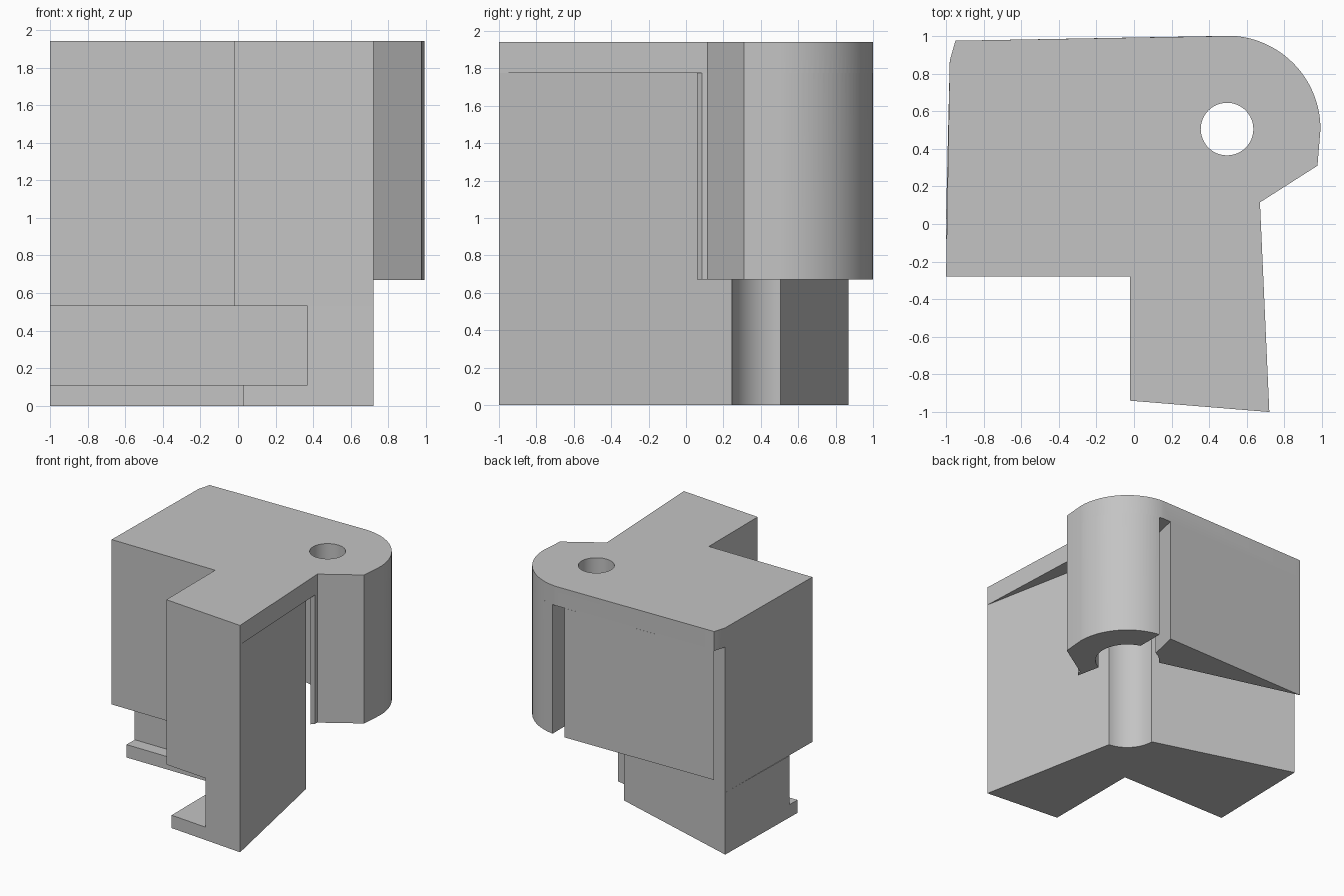
import bpy, bmesh
from math import cos, sin, radians

cube = bpy.data.objects.get("Cube")
if cube:
    bpy.data.objects.remove(cube, do_unlink=True)

grey = bpy.data.materials.new("plain grey")
grey.use_nodes = True
grey.diffuse_color = (0.55, 0.55, 0.55, 1)
grey.node_tree.nodes["Principled BSDF"].inputs["Base Color"].default_value = grey.diffuse_color

PIVOT = (0.495, 0.505)
OUTER, CAVITY, HOLE = 0.497, 0.26, 0.14
LIP_TOP, SLOT_TOP, BARREL_BOTTOM, CAP_BOTTOM, TOP = 0.11, 0.53, 0.67, 1.775, 1.94


def arc(radius, start, end, steps):
    """Points on a circle round the pivot, angles in degrees."""
    angles = [radians(start + (end - start) * i / steps) for i in range(steps + 1)]
    return [(PIVOT[0] + radius * cos(a), PIVOT[1] + radius * sin(a)) for a in angles]


def prism(name, outline, bottom, top):
    """Extrude a plan outline between two heights."""
    bm = bmesh.new()
    face = bm.faces.new([bm.verts.new((x, y, bottom)) for x, y in outline])
    grown = bmesh.ops.extrude_face_region(bm, geom=[face])["geom"]
    for v in grown:
        if isinstance(v, bmesh.types.BMVert):
            v.co.z = top
    bmesh.ops.recalc_face_normals(bm, faces=bm.faces)
    mesh = bpy.data.meshes.new(name)
    bm.to_mesh(mesh)
    bm.free()
    mesh.materials.append(grey)
    obj = bpy.data.objects.new(name, mesh)
    bpy.context.collection.objects.link(obj)
    return obj


def combine(target, other, operation):
    """Apply a boolean and discard the second object."""
    bpy.ops.object.select_all(action='DESELECT')
    bpy.context.view_layer.objects.active = target
    target.select_set(True)
    mod = target.modifiers.new("combine", 'BOOLEAN')
    mod.operation, mod.solver, mod.object = operation, 'EXACT', other
    bpy.ops.object.modifier_apply(modifier=mod.name)
    bpy.data.objects.remove(other, do_unlink=True)


# Shared outer side of the arms: slanted walls and the scooped corner
outer_side = [(0.72, -1)] + arc(CAVITY, 265, 180, 14) + [(-0.98, 0.87)]


def arms(name, wall_x, wall_y, end_y, bottom, top):
    inner_side = [(-1, wall_y), (wall_x, wall_y), (wall_x, end_y)]
    return prism(name, inner_side + outer_side, bottom, top)


lip = arms("bottom_lip", 0.03, -0.08, -0.94, 0, LIP_TOP)
web = arms("recessed_web", 0.37, 0.03, -0.97, LIP_TOP, SLOT_TOP)
body = arms("corner_bracket", -0.02, -0.28, -0.94, SLOT_TOP, CAP_BOTTOM)

# Barrel: part ring round the pivot, with a short pointed tail
tail = [(0.976, 0.31), (0.67, 0.115), (0.668, 0.085), (0.645, 0.06)]
barrel = prism("barrel", arc(OUTER, 82, 0, 24) + tail + arc(CAVITY, -66, 74.4, 24),
               BARREL_BOTTOM, CAP_BOTTOM)

# Back panel: thin wedge hanging from the cap, clear of the arm
panel = prism("back_panel", [(0.45, 1.0), (-0.95, 0.975)] + arc(CAVITY, 148, 113, 6),
              BARREL_BOTTOM, CAP_BOTTOM)

# Cap over everything, drilled at the pivot
cap_outline = [(-1, -0.28), (-0.02, -0.28), (-0.02, -0.94), (0.72, -1), (0.67, 0.115),
               (0.976, 0.31)] + arc(OUTER, 0, 86, 25) + [(-0.95, 0.975), (-0.98, 0.87)]
cap = prism("cap", cap_outline, CAP_BOTTOM, TOP)
drill = prism("drill", arc(HOLE, 0, 352.5, 47), CAP_BOTTOM - 0.2, TOP + 0.2)
drill.hide_render = True
combine(cap, drill, 'DIFFERENCE')

# Fuse into one solid
for part in (web, lip, cap, barrel, panel):
    combine(body, part, 'UNION')
bpy.ops.object.shade_smooth_by_angle(angle=radians(25))
